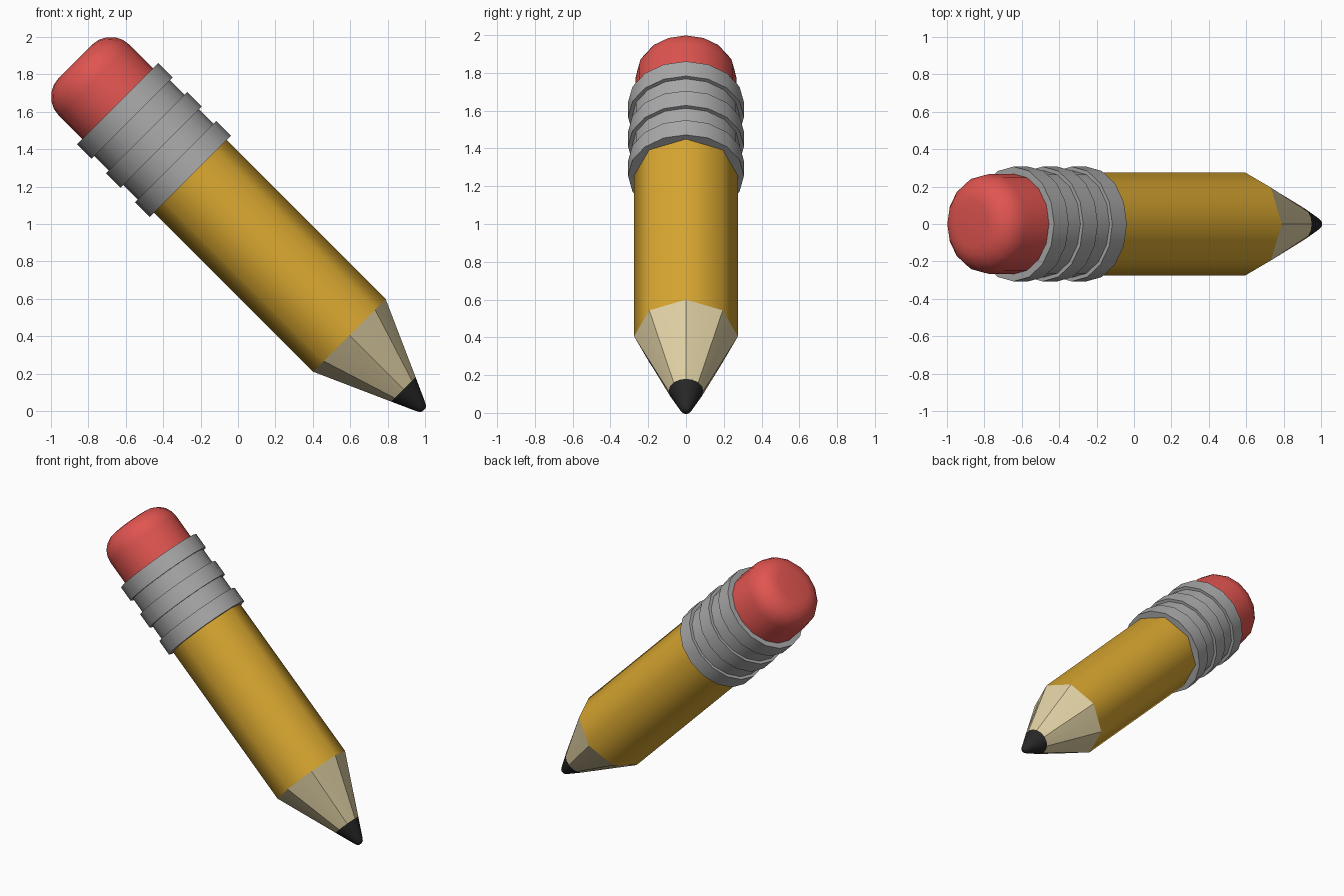
import bpy, bmesh
from math import pi, sin, cos, radians
from mathutils import Matrix

cube = bpy.data.objects.get("Cube")
if cube:
    bpy.data.objects.remove(cube, do_unlink=True)


def material(name, rgb):
    m = bpy.data.materials.new(name)
    m.use_nodes = True
    m.diffuse_color = (*rgb, 1)
    bsdf = next(n for n in m.node_tree.nodes if n.type == 'BSDF_PRINCIPLED')
    bsdf.inputs["Base Color"].default_value = (*rgb, 1)
    return m


yellow = material("pencil yellow", (0.70, 0.39, 0.03))
wood = material("pale wood", (0.74, 0.63, 0.37))
black = material("graphite black", (0.02, 0.02, 0.02))
silver = material("ferrule grey", (0.40, 0.40, 0.40))
red = material("eraser red", (0.75, 0.09, 0.08))

# Pencil axis leans 45 degrees, running up from the tip
lean = Matrix.Translation((1, 0, 0)) @ Matrix.Rotation(radians(-45), 4, 'Y')
SIDES = 16


def circle(radius, t, n=SIDES):
    return [(radius * cos(2 * pi * i / n), radius * sin(2 * pi * i / n), t)
            for i in range(n)]


def octagon(radius, t):
    """Eight-sided ring with a midpoint on each side, to match a 16-point circle."""
    ring = circle(radius, t)
    for i in range(1, SIDES, 2):
        a, b = ring[i - 1], ring[(i + 1) % SIDES]
        ring[i] = tuple((u + v) / 2 for u, v in zip(a, b))
    return ring


def loft(name, rings, mat, angle):
    """Skin a stack of rings and cap both ends."""
    bm = bmesh.new()
    loops = [[bm.verts.new(co) for co in ring] for ring in rings]
    for a, b in zip(loops, loops[1:]):
        n = len(a)
        for i in range(n):
            j = (i + 1) % n
            bm.faces.new((a[i], a[j], b[j], b[i]))
    bm.faces.new(loops[0][::-1])
    bm.faces.new(loops[-1])
    bmesh.ops.recalc_face_normals(bm, faces=bm.faces)
    bm.transform(lean)
    mesh = bpy.data.meshes.new(name)
    bm.to_mesh(mesh)
    bm.free()
    mesh.materials.append(mat)
    ob = bpy.data.objects.new(name, mesh)
    bpy.context.collection.objects.link(ob)
    bpy.ops.object.select_all(action='DESELECT')
    ob.select_set(True)
    bpy.context.view_layer.objects.active = ob
    bpy.ops.object.shade_smooth_by_angle(angle=radians(angle))
    return ob


# Eight-sided painted shaft
loft("shaft", [circle(0.275, t, 8) for t in (0.573, 1.80)], yellow, 50)

# Sharpened wood, blending from the octagon to the round lead
loft("sharpened_wood", [circle(0.092, 0.163), octagon(0.275, 0.573)], wood, 30)

# Rounded lead
lead_profile = [(0.012, 0.008), (0.024, 0.016), (0.034, 0.034), (0.092, 0.163)]
loft("lead", [circle(r, t) for r, t in lead_profile], black, 50)

# Ferrule with alternating ridges and grooves
START, BAND = 1.775, 0.11
ferrule = []
for i in range(5):
    r = 0.286 if i % 2 else 0.307
    ferrule += [circle(r, START + BAND * i), circle(r, START + BAND * (i + 1))]
loft("ferrule", ferrule, silver, 30)

# Eraser with a rounded rim
RAD, TOP, ROUND = 0.268, 2.644, 0.143
eraser = [circle(RAD, 2.25)]
for k in range(6):
    a = k / 5 * pi / 2
    eraser.append(circle(RAD - ROUND + ROUND * cos(a), TOP - ROUND + ROUND * sin(a)))
loft("eraser", eraser, red, 50)
